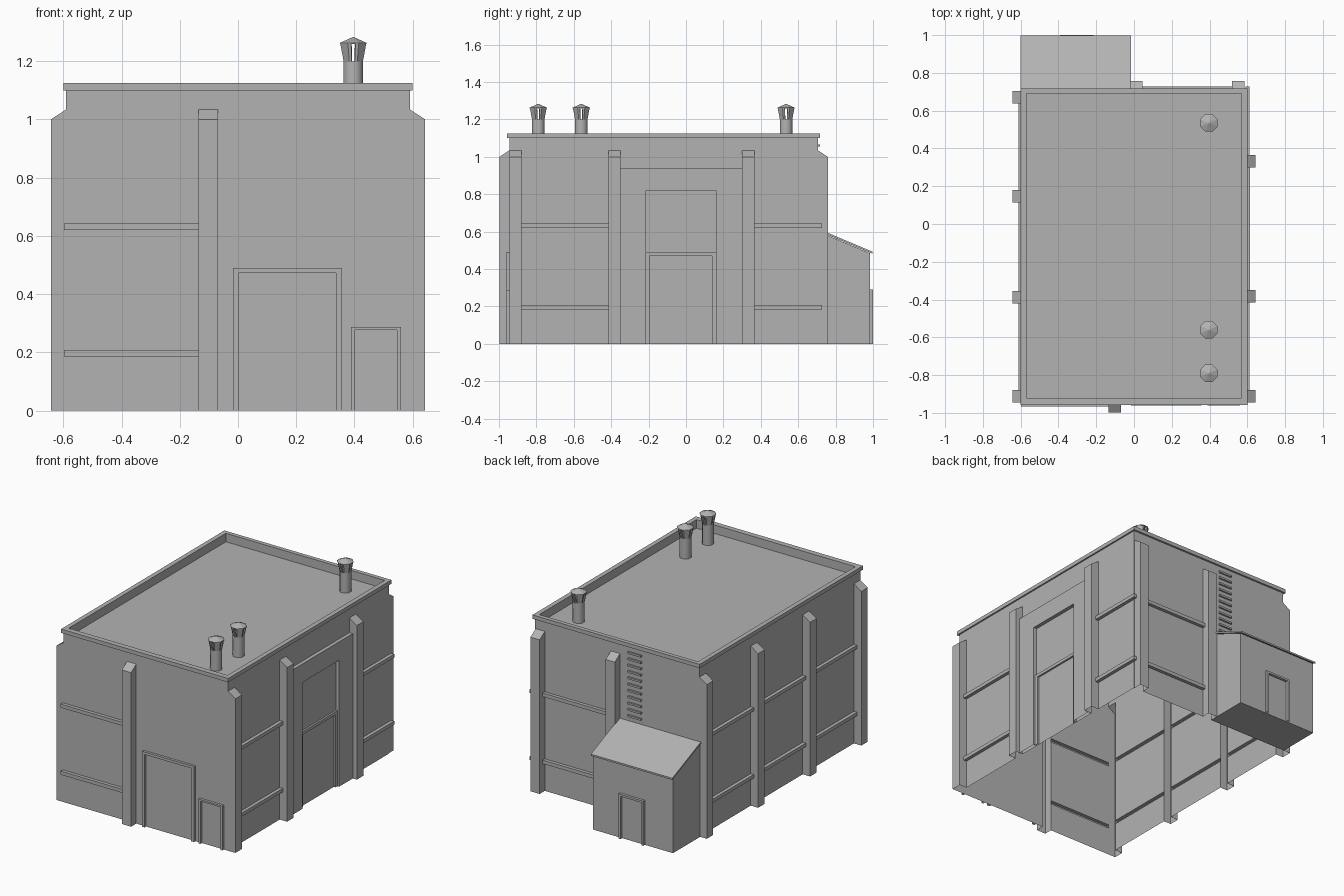
import bpy, bmesh
from math import cos, sin, pi, radians

if "Cube" in bpy.data.objects:
    bpy.data.objects.remove(bpy.data.objects["Cube"])

WX, Y0, Y1 = 0.59, -0.945, 0.705        # wall planes
# each wall maps local (along, outward, height) to world
WALLS = {
    "front": lambda u, o, z: (u, Y0 - o, z),
    "back": lambda u, o, z: (u, Y1 + o, z),
    "left": lambda u, o, z: (-WX - o, u, z),
    "right": lambda u, o, z: (WX + o, u, z),
}
GREY = bpy.data.materials.new("dark_grey")
GREY.diffuse_color = (0.45, 0.45, 0.45, 1)
GREY.use_nodes = True
GREY.node_tree.nodes["Principled BSDF"].inputs["Base Color"].default_value = GREY.diffuse_color


def finish(bm, name):
    mesh = bpy.data.meshes.new(name)
    bm.to_mesh(mesh)
    bm.free()
    mesh.materials.append(GREY)
    ob = bpy.data.objects.new(name, mesh)
    bpy.context.collection.objects.link(ob)
    return ob


def loft(name, wall, a, b, open_base=True):
    """Solid between two matching outlines; faces buried in wall or ground are left out."""
    bm = bmesh.new()
    va, vb = [bm.verts.new(p) for p in a], [bm.verts.new(p) for p in b]
    bm.faces.new(va)
    bm.faces.new(vb)
    for i in range(len(a)):
        j = (i + 1) % len(a)
        bm.faces.new((va[i], va[j], vb[j], vb[i]))
    drop = [f for f in bm.faces if all(abs(v.co.y) < 1e-5 for v in f.verts)
            or (open_base and all(abs(v.co.z) < 1e-5 for v in f.verts))]
    for v in bm.verts:
        v.co = WALLS[wall](*v.co)
    bmesh.ops.recalc_face_normals(bm, faces=bm.faces[:])
    bmesh.ops.delete(bm, geom=drop, context='FACES')
    return finish(bm, name)


def along(name, wall, u0, u1, profile, open_base=True):
    return loft(name, wall, [(u0, o, z) for o, z in profile],
                [(u1, o, z) for o, z in profile], open_base)


def frame(name, wall, u0, u1, top, i0, i1, itop, depth):
    pts = [(u0, 0), (u0, top), (u1, top), (u1, 0), (i1, 0), (i1, itop), (i0, itop), (i0, 0)]
    return loft(name, wall, [(u, 0, z) for u, z in pts], [(u, depth, z) for u, z in pts])


def wall_panel(wall, u0, u1, top, holes):
    """Single-skin wall, open behind the hollow pillars and rails."""
    us = sorted({u0, u1} | {min(max(h[k], u0), u1) for h in holes for k in (0, 1)})
    zs = sorted({0, top} | {h[k] for h in holes for k in (2, 3)})
    bm = bmesh.new()
    for a, b in zip(us, us[1:]):
        for c, d in zip(zs, zs[1:]):
            u, z = (a + b) / 2, (c + d) / 2
            if any(h[0] < u < h[1] and h[2] < z < h[3] for h in holes):
                continue
            quad = [(a, c), (b, c), (b, d), (a, d)]
            if wall in ("back", "left"):
                quad.reverse()
            bm.faces.new([bm.verts.new(WALLS[wall](p, 0, q)) for p, q in quad])
    bmesh.ops.remove_doubles(bm, verts=bm.verts[:], dist=1e-5)
    finish(bm, wall + "_wall")


def stack(name, rings):
    bm = bmesh.new()
    rv = [[bm.verts.new(p) for p in r] for r in rings]
    for a, b in zip(rv, rv[1:]):
        for i in range(len(a)):
            j = (i + 1) % len(a)
            bm.faces.new((a[i], a[j], b[j], b[i]))
    bm.faces.new(rv[-1])
    return finish(bm, name)


def rect(x, y0, y1, z):
    return [(-x, y0, z), (x, y0, z), (x, y1, z), (-x, y1, z)]


def octagon(cx, cy, r, z, steps=range(8)):
    # fractional steps are points part way along a side
    pts = []
    for k in steps:
        t, i = k % 1, k // 1
        a, b = pi / 8 + i * pi / 4, pi / 8 + (i + 1) * pi / 4
        pts.append((cx + r * (cos(a) * (1 - t) + cos(b) * t),
                    cy + r * (sin(a) * (1 - t) + sin(b) * t), z))
    return pts


# parapet rim with sunken roof
stack("parapet_roof", [rect(WX, Y0, Y1, 1.1), rect(0.6, -0.957, 0.717, 1.1),
                       rect(0.6, -0.957, 0.717, 1.125), rect(0.57, -0.922, 0.69, 1.125),
                       rect(0.57, -0.922, 0.69, 1.07)])

# walls, buttress pillars with sloped tops, and horizontal rails
PW = 0.066
PILLAR = [(0, 0), (0.053, 0), (0.053, 1.0), (0, 1.035)]
PILLARS = {"front": [-0.135], "back": [-0.02, 0.52],
           "left": [-0.945, -0.42, 0.113, 0.639], "right": [-0.945, -0.415, 0.3]}
RAILS = {"front": [(-0.597, -0.135)], "back": [(0.046, 0.52)],
         "left": [(-0.879, -0.42), (-0.354, 0.113), (0.179, 0.639)],
         "right": [(-0.879, -0.415), (0.366, 0.728)]}
for wall in WALLS:
    holes = [(u, u + PW, 0, 1.035) for u in PILLARS[wall]]
    for u in PILLARS[wall]:
        along(wall + "_pillar", wall, u, u + PW, PILLAR)
    for u0, u1 in RAILS[wall]:
        for z in (0.185, 0.62):
            holes.append((u0, u1, z, z + 0.023))
            along(wall + "_rail", wall, u0, u1,
                  [(0, z), (0.022, z), (0.022, z + 0.023), (0, z + 0.023)])
    ends = (-WX, WX) if wall in ("front", "back") else (Y0, Y1)
    wall_panel(wall, *ends, 1.1, holes)

# loading portal on the right, with its door frame
frame("portal_surround", "right", -0.35, 0.3, 0.94, -0.215, 0.16, 0.82, 0.024)
frame("portal_door_frame", "right", -0.215, 0.16, 0.49, -0.195, 0.14, 0.47, 0.012)

# front door frames
frame("big_door_frame", "front", -0.017, 0.357, 0.49, 0.002, 0.337, 0.473, 0.016)
frame("small_door_frame", "front", 0.388, 0.56, 0.288, 0.402, 0.546, 0.277, 0.016)

# lean-to annex with thin sloped roof and door frame
along("annex_walls", "back", -0.595, -0.02,
      [(0, 0), (0.278, 0), (0.278, 0.485), (0, 0.602)], open_base=False)
along("annex_roof", "back", -0.6, -0.015,
      [(0, 0.605), (0.292, 0.482), (0.292, 0.493), (0, 0.616)])
door = frame("annex_door_frame", "back", -0.393, -0.215, 0.29, -0.379, -0.229, 0.277, 0.017)
door.location.y = 0.278

# ladder rungs above the annex
for k in range(11):
    z = 0.645 + k * 0.041
    along("ladder_rung", "back", -0.176, -0.08,
          [(0, z), (0.011, z), (0.011, z + 0.012), (0, z + 0.012)])

# roof vents: pipe, four thick flared slats, conical cap
CX = 0.396
for cy in (-0.79, -0.56, 0.535):
    pipe = stack("vent_pipe", [octagon(CX, cy, 0.036, 1.07), octagon(CX, cy, 0.036, 1.2)])
    bpy.context.view_layer.objects.active = pipe
    pipe.select_set(True)
    bpy.ops.object.shade_smooth_by_angle(angle=radians(50))
    pipe.select_set(False)
    bm = bmesh.new()
    for k in range(0, 8, 2):
        outer, inner = (k - 0.3, k, k + 1, k + 1.3), (k + 1.3, k + 1, k, k - 0.3)
        lo, hi = [[bm.verts.new(p) for p in octagon(CX, cy, r, z, outer)
                   + octagon(CX, cy, r - 0.012, z, inner)]
                  for r, z in ((0.036, 1.2), (0.048, 1.26))]
        bm.faces.new(lo)
        bm.faces.new(hi)
        for i in range(8):
            j = (i + 1) % 8
            bm.faces.new((lo[i], lo[j], hi[j], hi[i]))
    bmesh.ops.recalc_face_normals(bm, faces=bm.faces[:])
    finish(bm, "vent_slats")
    stack("vent_cap", [octagon(CX, cy, 0.002, 1.259), octagon(CX, cy, 0.05, 1.259),
                       octagon(CX, cy, 0.05, 1.263), octagon(CX, cy, 0.002, 1.283)])
